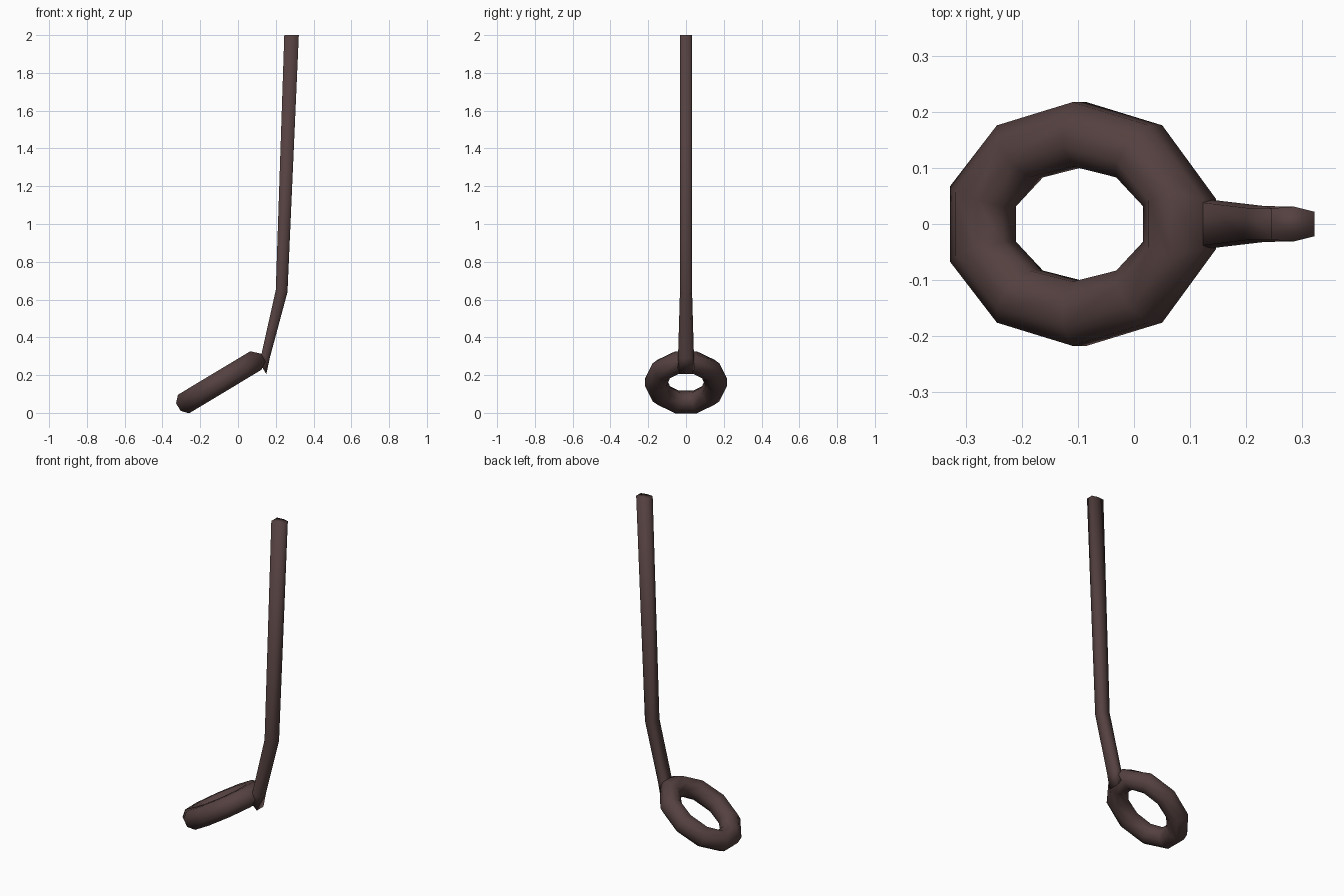
import bpy, bmesh, math
from mathutils import Vector

if "Cube" in bpy.data.objects:
    bpy.data.objects.remove(bpy.data.objects["Cube"])

iron = bpy.data.materials.new("dark brown iron")
iron.diffuse_color = (0.088, 0.052, 0.050, 1)
iron.use_nodes = True
iron.node_tree.nodes["Principled BSDF"].inputs["Base Color"].default_value = iron.diffuse_color


def skin(name, rings, closed):
    """Bridge equal-sized vertex rings into a smooth tube."""
    bm = bmesh.new()
    loops = [[bm.verts.new(p) for p in ring] for ring in rings]
    n = len(loops[0])
    last = len(loops) if closed else len(loops) - 1
    for i in range(last):
        a, b = loops[i], loops[(i + 1) % len(loops)]
        for j in range(n):
            k = (j + 1) % n
            bm.faces.new((a[j], a[k], b[k], b[j]))
    if not closed:
        bm.faces.new(loops[0])
        bm.faces.new(loops[-1])
    bmesh.ops.recalc_face_normals(bm, faces=bm.faces)
    for f in bm.faces:
        f.smooth = True
    me = bpy.data.meshes.new(name)
    bm.to_mesh(me)
    bm.free()
    me.materials.append(iron)
    ob = bpy.data.objects.new(name, me)
    bpy.context.collection.objects.link(ob)
    return ob


# Tilted ten-sided ring, pulled to a point where the rod joins
tilt = math.radians(31)
u = Vector((math.cos(tilt), 0, math.sin(tilt)))
w = Vector((-math.sin(tilt), 0, math.cos(tilt)))
v = Vector((0, 1, 0))
centre = Vector((-0.097, 0, 0.162))
sections = []
for i in range(10):
    a = math.radians(18 + 36 * i)
    joint = i in (0, 9)
    ring = []
    for j in range(8):
        t = math.radians(22.5 + 45 * j)
        out, up = 0.062 * math.cos(t), 0.062 * math.sin(t)
        p = centre + u * ((0.211 + out) * math.cos(a)) + v * ((0.16 + out) * math.sin(a)) + w * up
        if joint and out > 0.04:
            p.y = math.copysign(0.045, p.y)
            p.x += 0.012
        ring.append(p)
    sections.append(ring)
skin("ring", sections, True)

# Bent six-sided rod: (left x, left z, right x, right z, half width)
stations = [
    (0.105, 0.28, 0.150, 0.205, 0.046),
    (0.125, 0.315, 0.168, 0.29, 0.042),
    (0.200, 0.65, 0.262, 0.64, 0.032),
    (0.245, 2.0, 0.322, 2.0, 0.031),
]
rings = []
for x0, z0, x1, z1, hw in stations:
    rings.append([Vector((x0 + (x1 - x0) * s, y * hw, z0 + (z1 - z0) * s))
                  for s, y in ((0, -.9), (.52, -1), (1, -.7), (1, .7), (.52, 1), (0, .9))])
skin("rod", rings, False)
